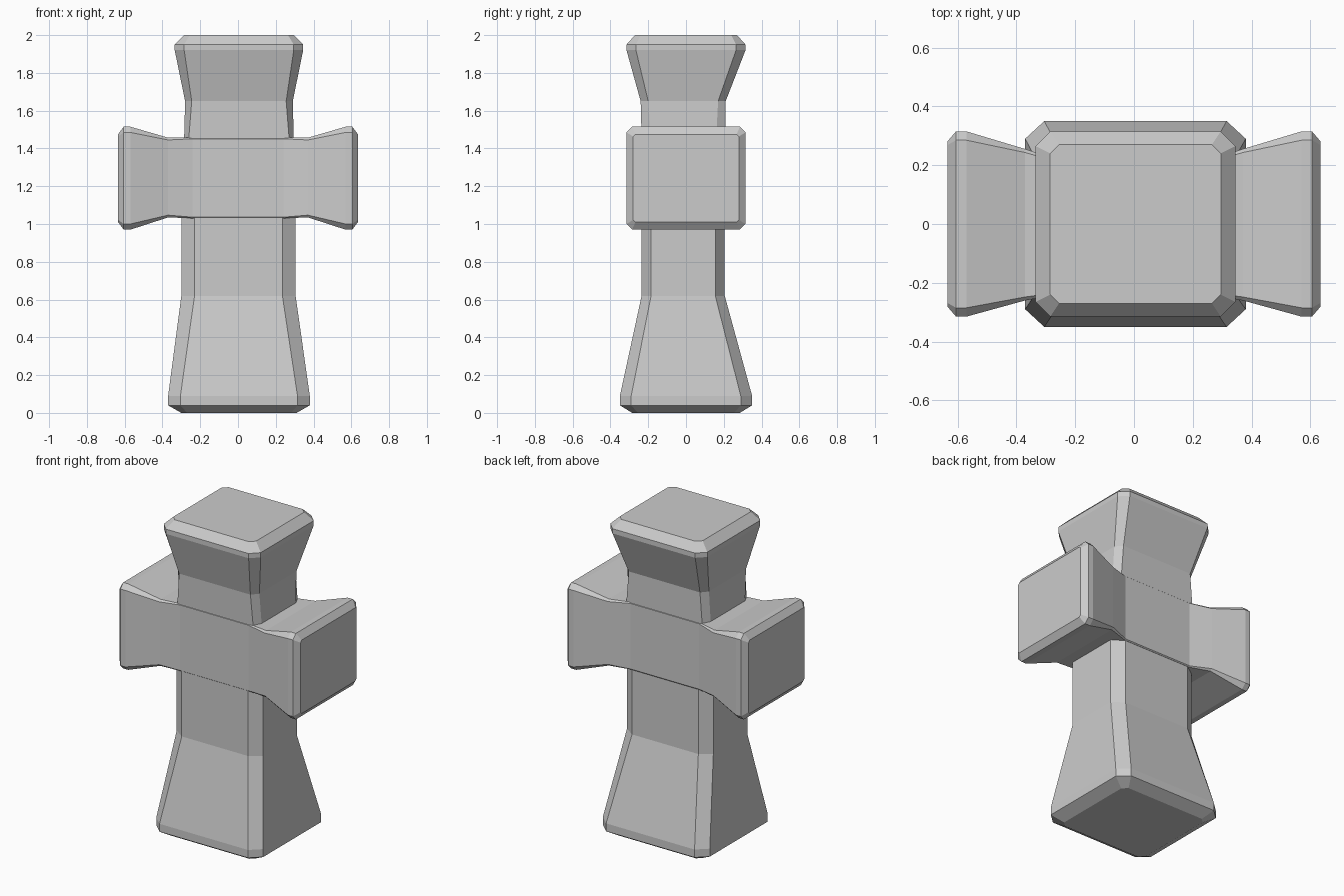
import bpy, bmesh


def loft(name, sections, place):
    """Skin chamfered rectangles (pos, a0, a1, b0, b1, chamfer_a, chamfer_b)."""
    bm = bmesh.new()
    rings = []
    for p, a0, a1, b0, b1, ca, cb in sections:
        pts = [(a0 + ca, b0), (a1 - ca, b0), (a1, b0 + cb), (a1, b1 - cb),
               (a1 - ca, b1), (a0 + ca, b1), (a0, b1 - cb), (a0, b0 + cb)]
        rings.append([bm.verts.new(place(p, a, b)) for a, b in pts])
    for r, s in zip(rings, rings[1:]):
        for i in range(8):
            j = (i + 1) % 8
            bm.faces.new((r[i], r[j], s[j], s[i]))
    bm.faces.new(rings[0][::-1])
    bm.faces.new(rings[-1])
    bmesh.ops.recalc_face_normals(bm, faces=bm.faces)
    mesh = bpy.data.meshes.new(name)
    bm.to_mesh(mesh)
    bm.free()
    ob = bpy.data.objects.new(name, mesh)
    bpy.context.collection.objects.link(ob)
    return ob


# Upright: flared foot, narrow waist, flared head
loft("upright", [
    (0.00, -0.30, 0.31, -0.285, 0.285, 0.03, 0.03),
    (0.04, -0.37, 0.38, -0.35, 0.35, 0.065, 0.06),
    (0.09, -0.37, 0.38, -0.35, 0.35, 0.065, 0.06),
    (0.62, -0.30, 0.305, -0.235, 0.205, 0.07, 0.05),
    (1.03, -0.30, 0.305, -0.235, 0.205, 0.07, 0.05),
    (1.46, -0.285, 0.295, -0.235, 0.21, 0.025, 0.05),
    (1.65, -0.28, 0.29, -0.24, 0.21, 0.035, 0.04),
    (1.92, -0.335, 0.345, -0.315, 0.315, 0.05, 0.05),
    (1.95, -0.335, 0.345, -0.315, 0.315, 0.05, 0.05),
    (2.00, -0.285, 0.295, -0.27, 0.27, 0.03, 0.03),
], lambda p, a, b: (a, b, p))

# Crossbar: symmetric about x = 0, flaring towards both ends
half = [
    (0.24, -0.237, 0.212, 1.03, 1.457, 0.006, 0.006),
    (0.37, -0.26, 0.255, 1.035, 1.457, 0.012, 0.012),
    (0.57, -0.315, 0.315, 0.97, 1.515, 0.03, 0.03),
    (0.605, -0.315, 0.315, 0.97, 1.515, 0.03, 0.03),
    (0.635, -0.28, 0.28, 1.01, 1.475, 0.012, 0.012),
]
loft("crossbar", [(-s[0], *s[1:]) for s in reversed(half)] + half,
     lambda p, a, b: (p, a, b))
